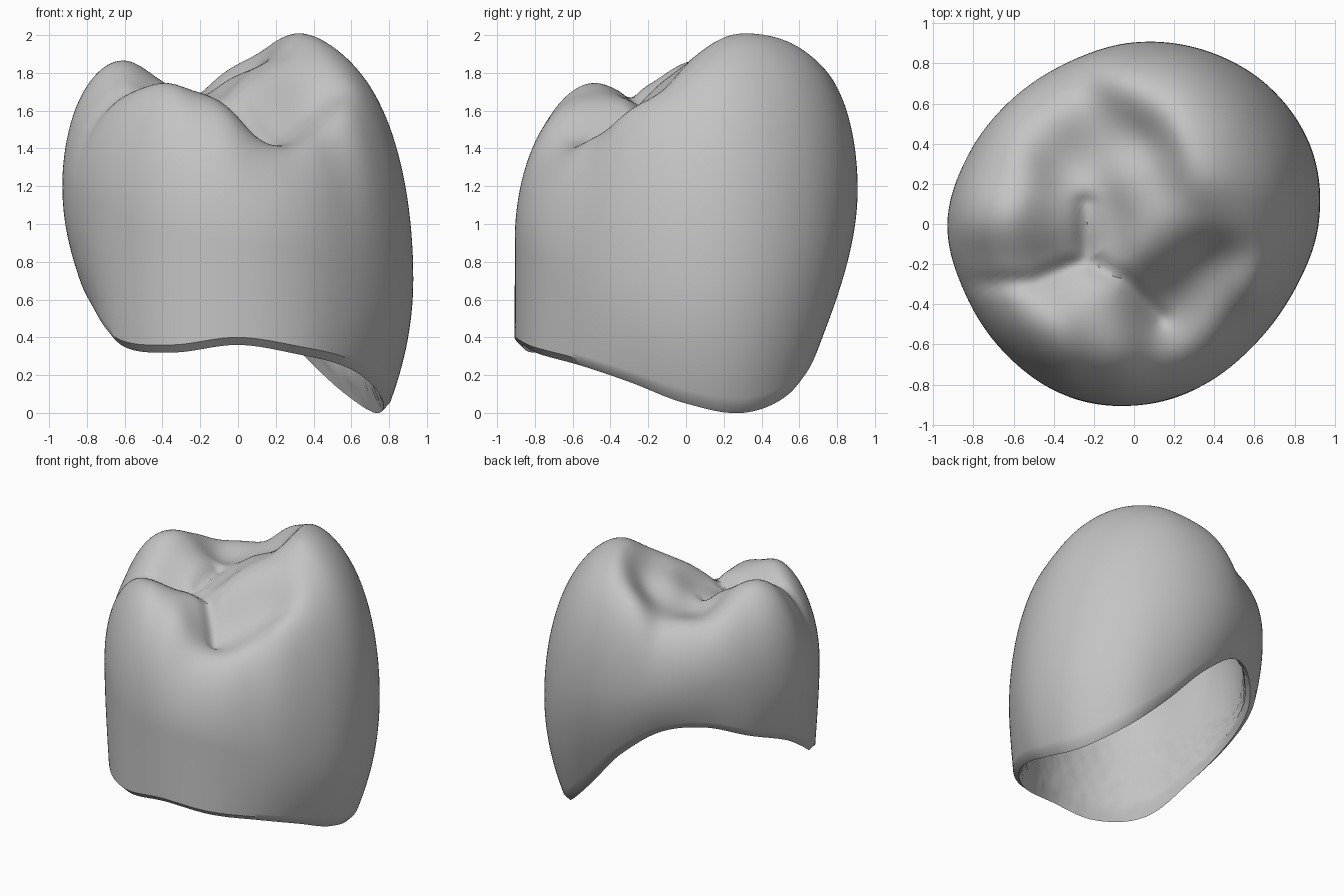
import bpy, bmesh, math, random
from mathutils import Vector

old = bpy.data.objects.get("Cube")
if old:
    bpy.data.objects.remove(old, do_unlink=True)
random.seed(4)

COLUMNS, TOP_ROWS, WALL_ROWS = 160, 56, 18

# Wall stations around the tooth, evenly spaced from +x towards +y:
# widest radius, lower margin height, radius ratio at margin, height of widest point
STATIONS = [
    (.92, .05, .88, .7), (.96, 0, .86, .75), (.96, .11, .86, .9), (.935, .37, .84, 1.1),
    (.905, .68, .88, 1.2), (.87, .9, .92, 1.25), (.87, .94, .94, 1.3), (.895, .84, .95, 1.25),
    (.93, .71, .91, 1.2), (.91, .53, .92, 1.15), (.91, .35, .98, 1.05), (.92, .32, 1, .95),
    (.905, .36, 1, .9), (.875, .31, 1, .85), (.85, .25, .97, .75), (.865, .16, .92, .7)]

# Landmarks of the chewing surface: cusps, ridges and hollows
LANDMARKS = [
    (.38, .27, 2), (.3, .58, 1.93), (.05, .68, 1.86), (-.08, .48, 1.72), (.05, .2, 1.81),
    (-.2, .05, 1.67), (-.24, -.17, 1.63), (-.4, .55, 1.67), (-.33, .35, 1.65),
    (-.67, .05, 1.85), (-.6, .3, 1.77), (-.4, 0, 1.75), (-.6, -.18, 1.76),
    (-.75, -.3, 1.56), (-.45, -.27, 1.66), (-.48, -.43, 1.74), (-.45, -.6, 1.66),
    (-.65, -.5, 1.54), (-.2, -.42, 1.69), (-.1, -.6, 1.64), (-.02, -.4, 1.59),
    (.15, -.45, 1.42), (.2, -.65, 1.4), (.43, -.5, 1.44), (.12, -.14, 1.74),
    (.27, 0, 1.85), (.4, -.22, 1.58), (.25, -.32, 1.51),
    (.6, -.28, 1.6), (.52, .02, 1.84), (.62, .25, 1.83)]

# Fine grooves between the cusps
GROOVES = [
    [(-.85, -.3), (-.5, -.29), (-.24, -.18), (-.05, -.28), (.13, -.47)],
    [(-.24, -.18), (-.24, .1)]]


def station(angle):
    """Smooth periodic interpolation of the wall stations."""
    n = len(STATIONS)
    f = (angle / math.tau % 1) * n
    i, t = int(f), f - int(f)
    quads = zip(*(STATIONS[(i + k) % n] for k in (-1, 0, 1, 2)))
    return [b + .5 * t * (c - a + t * (2*a - 5*b + 4*c - d + t * (3*(b - c) + d - a)))
            for a, b, c, d in quads]


def dome(rho, angle):
    """Round-over from the vertical wall to the chewing surface."""
    power = 3.8 - .7 * math.cos(angle) + .4 * math.sin(angle)
    return math.sqrt(max(0, 1 - rho ** power))


def blend(x, y, values):
    """Normalised bell-curve blend of landmark values."""
    total = weight = 0
    for (px, py, _), v in zip(LANDMARKS, values):
        w = math.exp(-((x - px) ** 2 + (y - py) ** 2) / .032) + 1e-9
        total += w * v
        weight += w
    return total / weight


# Undo the round-over at each landmark, then refine so the blend passes through it
targets = []
for x, y, z in LANDMARKS:
    a = math.atan2(y, x)
    radius, _, _, waist = station(a)
    targets.append(waist + (z - waist) / max(.55, dome(math.hypot(x, y) / radius, a)))
values = targets[:]
for _ in range(6):
    fitted = [blend(x, y, values) for x, y, _ in LANDMARKS]
    values = [v + .7 * (t - f) for v, t, f in zip(values, targets, fitted)]


def groove_depth(x, y):
    p, best = Vector((x, y)), 1
    for path in GROOVES:
        for s, e in zip(path, path[1:]):
            s, e = Vector(s), Vector(e)
            t = max(0, min(1, (p - s).dot(e - s) / (e - s).length_squared))
            best = min(best, (p - s.lerp(e, t)).length)
    return .04 * math.exp(-(best / .05) ** 2)


def outer_point(row, angle):
    """Radius and height on the outside, rows running from the top centre to the margin."""
    radius, margin, ratio, waist = station(angle)
    if row <= TOP_ROWS:
        rho = math.sin(row / TOP_ROWS * math.pi / 2)
        r = rho * radius
        x, y = r * math.cos(angle), r * math.sin(angle)
        top = blend(x, y, values) - groove_depth(x, y)
        return r, waist + (top - waist) * dome(rho, angle)
    s = (row - TOP_ROWS) / WALL_ROWS
    edge = max(0, margin) + .04
    return radius * (1 - (1 - ratio) * s * s), waist + (edge - waist) * s


def inner_point(row, angle):
    """Radius and height in the hollow: tapered walls under a softened copy of the top."""
    radius, margin, ratio, _ = station(angle)
    margin = max(0, margin)
    shoulder = max(.9, margin + .15)
    base = radius * ratio - .04
    if row > TOP_ROWS:
        s = (row - TOP_ROWS) / WALL_ROWS
        z = shoulder + (margin - shoulder) * s
        rough = 0 if s == 1 else random.uniform(-.004, .004)
        return base - .13 * (z - margin) - .03 * min(1, (1 - s) * 6) + rough, z
    rho = math.sin(row / TOP_ROWS * math.pi / 2)
    r = rho * (base - .13 * (shoulder - margin) - .03)
    ceiling = blend(r * math.cos(angle), r * math.sin(angle), values) - .25
    return r, shoulder + (ceiling - shoulder) * dome(rho, angle)


# Rings of the outside, then rings of the hollow inside
last = TOP_ROWS + WALL_ROWS
angles = [math.tau * c / COLUMNS for c in range(COLUMNS)]
profile = [[outer_point(row, a) for a in angles] for row in range(1, last + 1)]
profile += [[inner_point(row, a) for a in angles] for row in range(last, 0, -1)]

bm = bmesh.new()
rings = [[bm.verts.new((r * math.cos(a), r * math.sin(a), z)) for a, (r, z) in zip(angles, ring)]
         for ring in profile]
for upper, lower in zip(rings, rings[1:]):
    for c in range(COLUMNS):
        d = (c + 1) % COLUMNS
        bm.faces.new((upper[c], lower[c], lower[d], upper[d]))
for ring in (rings[0], rings[-1]):
    height = sum(v.co.z for v in ring) / COLUMNS
    pole = bm.verts.new((0, 0, height))
    for c in range(COLUMNS):
        bm.faces.new((pole, ring[c], ring[(c + 1) % COLUMNS]))
bmesh.ops.recalc_face_normals(bm, faces=bm.faces)

mesh = bpy.data.meshes.new("tooth_crown")
bm.to_mesh(mesh)
bm.free()
crown = bpy.data.objects.new("tooth_crown", mesh)
bpy.context.collection.objects.link(crown)

# Plain grey material
grey = bpy.data.materials.new("plain_grey")
grey.use_nodes = True
colour = (.55, .55, .55, 1)
grey.diffuse_color = colour
grey.node_tree.nodes["Principled BSDF"].inputs["Base Color"].default_value = colour
mesh.materials.append(grey)

bpy.context.view_layer.objects.active = crown
crown.select_set(True)
bpy.ops.object.shade_smooth_by_angle(angle=math.radians(40))
